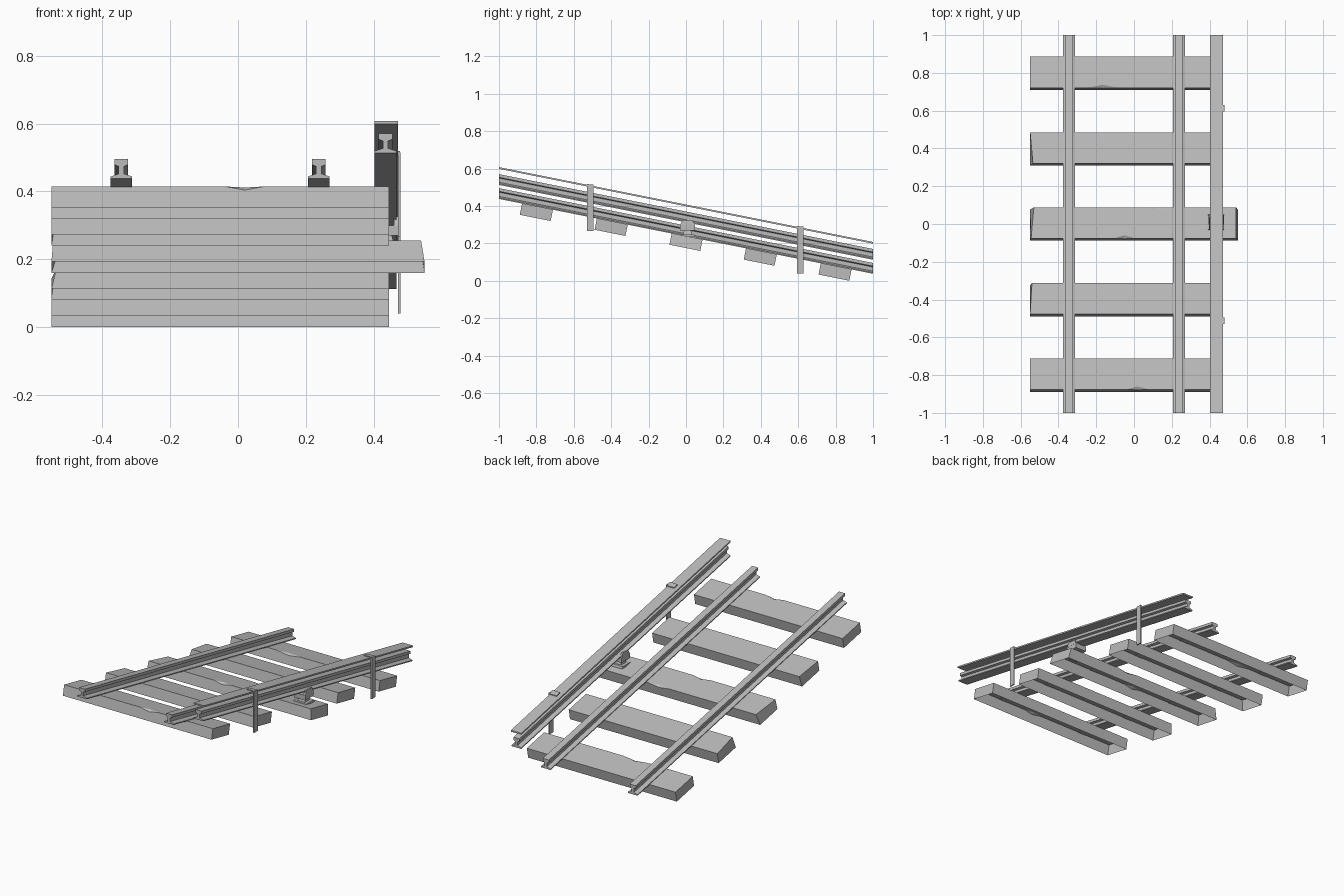
import bpy, bmesh, math

cube = bpy.data.objects.get("Cube")
if cube:
    bpy.data.objects.remove(cube, do_unlink=True)

SLOPE = -0.2
TILT = math.atan(SLOPE)

grey = bpy.data.materials.new("plain grey")
grey.use_nodes = True
grey.diffuse_color = (0.5, 0.5, 0.5, 1)
grey.node_tree.nodes["Principled BSDF"].inputs["Base Color"].default_value = (0.5, 0.5, 0.5, 1)


def finish(name, bm):
    bmesh.ops.recalc_face_normals(bm, faces=bm.faces)
    mesh = bpy.data.meshes.new(name)
    bm.to_mesh(mesh)
    bm.free()
    mesh.materials.append(grey)
    obj = bpy.data.objects.new(name, mesh)
    bpy.context.collection.objects.link(obj)
    return obj


def sloped_bar(name, profile, x, z, y0=-1, y1=1):
    """Extrude an (x, z) profile along y, following the slope with upright ends."""
    bm = bmesh.new()
    rings = [[bm.verts.new((x + px, y, z + pz + SLOPE * y)) for px, pz in profile]
             for y in (y0, y1)]
    for ring in rings:
        bm.faces.new(ring)
    n = len(profile)
    for i in range(n):
        j = (i + 1) % n
        bm.faces.new((rings[0][i], rings[0][j], rings[1][j], rings[1][i]))
    return finish(name, bm)


def rect(w, h):
    return [(-w / 2, 0), (w / 2, 0), (w / 2, h), (-w / 2, h)]


def frustum(name, x, y, z, low, high, h, slope=0):
    """Four-sided block; low and high are the (x, y) sizes of its ends."""
    bm = bmesh.new()
    rings = []
    for (w, d), dz in ((low, 0), (high, h)):
        rings.append([bm.verts.new((x + sx * w / 2, y + sy * d / 2, z + dz + slope * sy * d / 2))
                      for sx, sy in ((-1, -1), (1, -1), (1, 1), (-1, 1))])
    for ring in rings:
        bm.faces.new(ring)
    for i in range(4):
        j = (i + 1) % 4
        bm.faces.new((rings[0][i], rings[0][j], rings[1][j], rings[1][i]))
    return finish(name, bm)


# Sleepers: tilted boxes open underneath, with worn edges
def sleeper(name, y, x1, dents, front_chip=0, back_chip=0):
    x0, hw, ht = -0.55, 0.084, 0.0315
    bm = bmesh.new()
    v = lambda *co: bm.verts.new(co)
    top, chips = [], {-1: front_chip, 1: back_chip}
    bottom = {(s, e): v(x, s * hw, -ht) for s in (-1, 1) for e, x in ((0, x0), (1, x1))}
    corner = {(s, e): v(x1 - (0.01 if x1 > 0.5 else 0) if e else x0 + chips[s], s * hw, ht)
              for s in (-1, 1) for e in (0, 1)}
    for s in (-1, 1):
        order = (0, 1) if s < 0 else (1, 0)
        wall = [corner[s, order[0]]]
        top.append(corner[s, order[0]])
        for side, x, half in dents:
            if side == s:
                a, b = v(x + s * half, s * hw, ht), v(x - s * half, s * hw, ht)
                inner, low = v(x, s * (hw - 0.017), ht), v(x, s * hw, ht - 0.011)
                top += [a, inner, b]
                wall += [a, low, b]
                bm.faces.new((a, inner, low))
                bm.faces.new((inner, b, low))
        top.append(corner[s, order[1]])
        wall += [corner[s, order[1]], bottom[s, order[1]], bottom[s, order[0]]]
        bm.faces.new(wall)
    bm.faces.new(top)
    for e in (0, 1):
        bm.faces.new((corner[-1, e], corner[1, e], bottom[1, e], bottom[-1, e]))
    # Dents are ordered along each side, so flip any wall turned inwards
    obj = finish(name, bm)
    obj.location = (0, y, 0.2075 + SLOPE * y)
    obj.rotation_euler.x = TILT


sleeper("sleeper_1", -0.8, 0.445, [(-1, 0.02, 0.06)])
sleeper("sleeper_2", -0.4, 0.445, [], 0, 0.01)
sleeper("long_sleeper", 0, 0.55, [(-1, -0.05, 0.06), (1, 0.12, 0.07)], 0.005, 0.02)
sleeper("sleeper_4", 0.397, 0.445, [], 0.015)
sleeper("sleeper_5", 0.797, 0.445, [(-1, -0.165, 0.08)])

# Running rails and power rail share one profile
half = [(0.032, 0), (0.032, 0.006), (0.008, 0.014), (0.008, 0.036),
        (0.02, 0.041), (0.02, 0.0575)]
rail = half + [(-x, z) for x, z in reversed(half)]
sloped_bar("right_rail", rail, -0.344, 0.238)
sloped_bar("left_rail", rail, 0.238, 0.238)
sloped_bar("power_rail", rail, 0.435, 0.313)

# Cover board over the power rail
sloped_bar("cover_board", rect(0.07, 0.009), 0.437, 0.399)

# Cover posts with a tab folded over the board
for i, y in enumerate((-0.512, 0.612)):
    tab = 0.408 + SLOPE * y
    frustum(f"cover_post_{i + 1}", 0.4755, y, tab - 0.245,
            (0.007, 0.035), (0.007, 0.035), 0.25, 0)
    sloped_bar(f"cover_tab_{i + 1}", rect(0.052, 0.005), 0.452, 0.408, y - 0.0175, y + 0.0175)

# Insulated support under the power rail
X, Y = 0.435, 0.008
frustum("support_base", X, Y, 0.236, (0.085, 0.085), (0.085, 0.075), 0.012, -0.008)
frustum("support_column", X, Y, 0.245, (0.05, 0.05), (0.035, 0.035), 0.03)
frustum("support_head", X, Y, 0.27, (0.075, 0.08), (0.075, 0.08), 0.03)
for s in (-1, 1):
    frustum("support_clamp", X + s * 0.031, Y, 0.298, (0.014, 0.08), (0.01, 0.05), 0.028)
